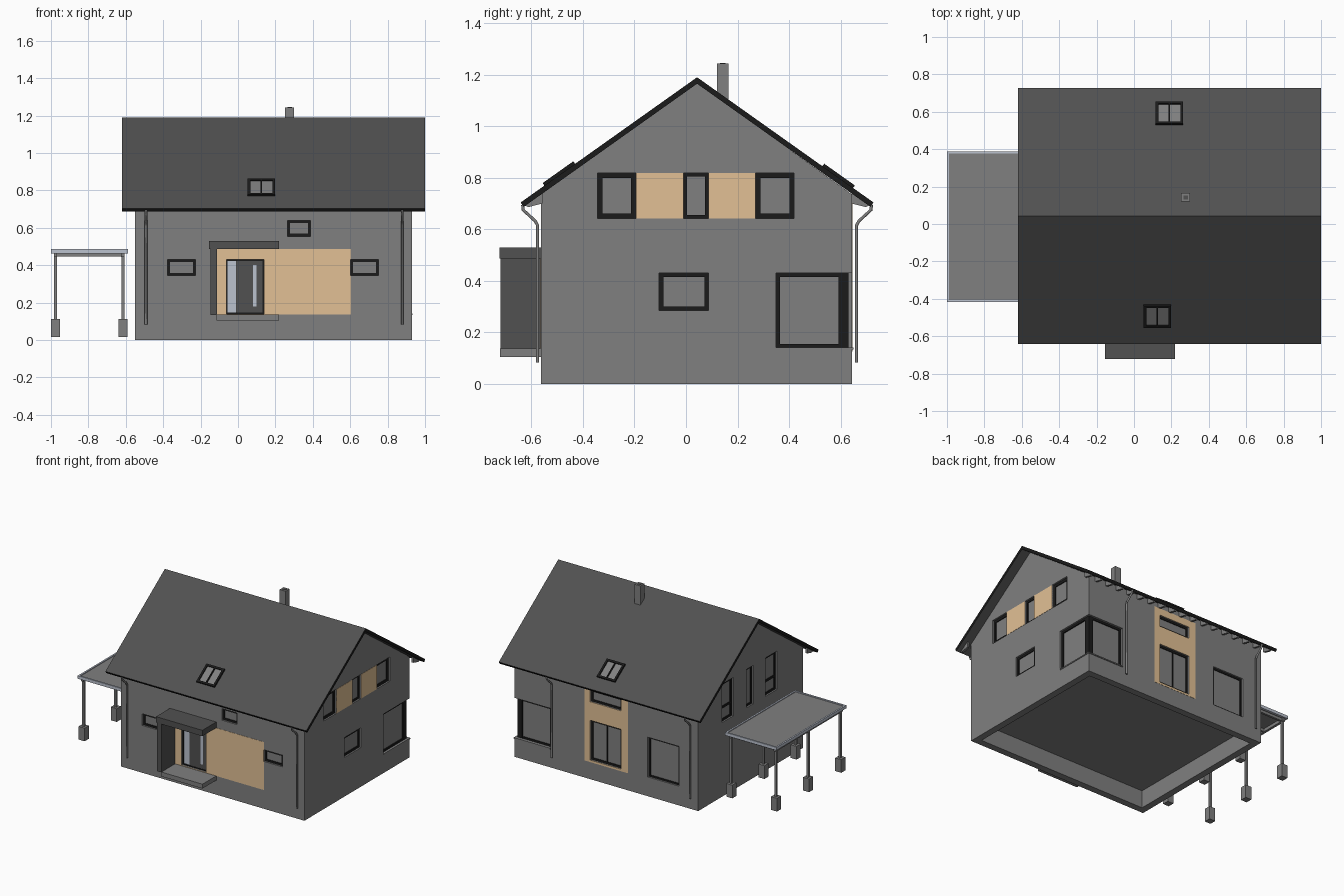
import bpy, bmesh, math
from mathutils import Matrix, Vector

if "Cube" in bpy.data.objects:
    bpy.data.objects.remove(bpy.data.objects["Cube"])


def mat(name, r, g, b):
    m = bpy.data.materials.new(name)
    m.diffuse_color = (r, g, b, 1)
    m.use_nodes = True
    m.node_tree.nodes["Principled BSDF"].inputs["Base Color"].default_value = m.diffuse_color
    return m


GRAY = mat("wall gray", .215, .215, .215)
ROOF = mat("roof charcoal", .082, .082, .082)
DARK = mat("frame black", .011, .011, .011)
WOOD = mat("timber", .76, .53, .30)
PALE = mat("pale metal", .50, .54, .62)

YC = 0.043                                  # ridge line in y
X0, X1, Y0, Y1 = -.55, .93, -.563, .645     # outer wall planes


def make(name, bm, mats):
    bmesh.ops.recalc_face_normals(bm, faces=bm.faces)
    me = bpy.data.meshes.new(name)
    bm.to_mesh(me)
    bm.free()
    for m in mats:
        me.materials.append(m)
    ob = bpy.data.objects.new(name, me)
    bpy.context.collection.objects.link(ob)
    return ob


def add_box(bm, lo, hi, mi=0):
    lo, hi = Vector(lo), Vector(hi)
    mtx = Matrix.Translation((lo + hi) / 2) @ Matrix.Diagonal((*(hi - lo), 1))
    vs = bmesh.ops.create_cube(bm, size=1, matrix=mtx)["verts"]
    for f in {f for v in vs for f in v.link_faces}:
        f.material_index = mi


def box(name, lo, hi, m):
    bm = bmesh.new()
    add_box(bm, lo, hi)
    return make(name, bm, [m])


def add_prism(bm, pts, x0, x1):
    """Extrude a (y, z) profile along x."""
    f = bm.faces.new([bm.verts.new((x0, y, z)) for y, z in pts])
    g = bmesh.ops.extrude_face_region(bm, geom=[f])["geom"]
    bmesh.ops.translate(bm, vec=(x1 - x0, 0, 0),
                        verts=[v for v in g if isinstance(v, bmesh.types.BMVert)])


def wall_span(side, a0, a1, z0, z1, d0, d1):
    """Box corners on a wall; d is the distance outward from its plane."""
    plane, s = {"front": (Y0, -1), "back": (Y1, 1), "left": (X0, -1), "right": (X1, 1)}[side]
    p, q = sorted((plane + s * d0, plane + s * d1))
    if side in ("front", "back"):
        return (a0, p, z0), (a1, q, z1)
    return (p, a0, z0), (q, a1, z1)


cut = bmesh.new()


def add_frame(bm, place, a0, a1, b0, b1, w, mull=0, rail=None):
    """Four frame bars, optional mullions and cross rail."""
    bars = [(a0, a0 + w, b0, b1), (a1 - w, a1, b0, b1),
            (a0 + w, a1 - w, b0, b0 + w), (a0 + w, a1 - w, b1 - w, b1)]
    for i in range(mull):
        c = a0 + (a1 - a0) * (i + 1) / (mull + 1)
        bars.append((c - .004, c + .004, b0 + w, b1 - w))
    if rail:
        bars.append((a0 + w, a1 - w, rail - .008, rail + .008))
    for b in bars:
        add_box(bm, *place(*b))


def window(name, side, a0, a1, z0, z1, w=.016, mull=0, rail=None):
    add_box(cut, *wall_span(side, a0, a1, z0, z1, -.03, .03))
    bm = bmesh.new()
    add_frame(bm, lambda *b: wall_span(side, *b, -.031, -.012), a0, a1, z0, z1, w, mull, rail)
    add_box(bm, *wall_span(side, a0 + .005, a1 - .005, z0 + .005, z1 - .005, -.031, -.018), 1)
    make(name, bm, [DARK, GRAY])


# windows and back door
window("front_window_left", "front", -.378, -.226, .345, .43, .014)
window("front_window_right", "front", .602, .752, .345, .43, .014)
window("front_window_upper", "front", .264, .388, .555, .64, .014)
window("gable_window_front", "right", -.343, -.195, .642, .818, .019)
window("gable_window_middle", "right", -.01, .087, .642, .818, .014)
window("gable_window_back", "right", .27, .42, .642, .818, .019)
window("side_window", "right", -.104, .087, .285, .43, .016)
window("left_window_front", "left", -.265, -.13, .54, .82, .016, 0, .64)
window("left_window_middle", "left", .01, .09, .54, .82, .014)
window("left_window_back", "left", .24, .37, .54, .82, .016, 0, .64)
window("back_window", "back", -.395, -.143, .14, .43, .012)
window("back_door", "back", .07, .32, .14, .43, .014, 1)
window("back_window_upper", "back", .07, .32, .565, .65, .014)

# corner window: glass block in a corner cut, framed on both walls
add_box(cut, (.64, .35, .14), (X1 + .03, Y1 + .03, .43))
bm = bmesh.new()
add_box(bm, (.635, .345, .135), (.908, .622, .435), 1)
add_frame(bm, lambda *b: wall_span("right", *b, -.035, -.013), .35, .63, .14, .43, .015)
add_frame(bm, lambda *b: wall_span("back", *b, -.035, -.016), .64, .914, .14, .43, .015)
add_box(bm, (.88, .592, .14), (.917, .63, .43))
make("corner_window", bm, [DARK, GRAY])
bm = bmesh.new()
add_box(bm, (.9, .35, .134), (X1 + .004, Y1 + .006, .142))
add_box(bm, (.64, .61, .134), (.9, Y1 + .006, .142))
make("corner_sill", bm, [GRAY])

# front door with side light
add_box(cut, *wall_span("front", -.062, .138, .14, .43, -.03, .03))
bm = bmesh.new()
add_frame(bm, lambda *b: wall_span("front", *b, -.031, -.014), -.062, .138, .14, .43, .006)
add_box(bm, *wall_span("front", -.055, -.012, .146, .424, -.031, -.022), 1)
add_box(bm, *wall_span("front", -.009, .132, .146, .424, -.031, -.018), 2)
add_box(bm, *wall_span("front", .079, .099, .18, .40, -.02, -.016), 1)
make("front_door", bm, [DARK, PALE, ROOF])

# hollow plinth under the house
add_box(cut, (X0 + .05, Y0 + .05, -.1), (X1 - .05, Y1 - .05, .128))

cutter = make("opening_cutter", cut, [GRAY])
cutter.hide_render = True
cutter.display_type = 'WIRE'


def carve(ob):
    m = ob.modifiers.new("openings", 'BOOLEAN')
    m.operation, m.solver, m.object = 'DIFFERENCE', 'EXACT', cutter


# house walls with gables
bm = bmesh.new()
add_prism(bm, [(Y0, 0), (Y1, 0), (Y1, .735), (YC, 1.168), (Y0, .735)], X0, X1)
carve(make("house_walls", bm, [GRAY]))

# timber cladding plates
for name, side, a0, a1, z0, z1 in [("front_cladding", "front", -.115, .603, .137, .487),
                                   ("gable_cladding_front", "right", -.195, -.01, .642, .818),
                                   ("gable_cladding_back", "right", .087, .27, .642, .818),
                                   ("back_cladding", "back", .015, .365, .125, .70)]:
    carve(box(name, *wall_span(side, a0, a1, z0, z1, -.004, .0015), WOOD))

# roof, dark on its edges
bm = bmesh.new()
(a, b), (c, d) = (.685, .704), (.673, .687)
add_prism(bm, [(YC - a, b), (YC, 1.19), (YC + a, b), (YC + c, d), (YC, 1.165), (YC - c, d)], -.62, 1.0)
bm.normal_update()
roof = make("roof", bm, [ROOF, DARK])
for p in roof.data.polygons:
    p.material_index = 0 if abs(p.normal.z) > .7 else 1

# rafter tails along both eaves
bm = bmesh.new()
for s in (-1, 1):
    for i in range(18):
        x = -.58 + i * .0905
        add_prism(bm, [(YC + s * u, z) for u, z in
                       [(.60, .739), (.667, .692), (.655, .686), (.60, .70)]], x - .008, x + .008)
make("rafter_tails", bm, [GRAY])

# roof windows
pitch = math.atan2(1.19 - .704, .685)
for name, s, x, u in [("skylight_front", -1, .125, .533), ("skylight_back", 1, .189, .546)]:
    bm = bmesh.new()
    add_frame(bm, lambda a0, a1, b0, b1: ((a0, b0, -.01), (a1, b1, .012)),
              -.073, .073, -.073, .073, .014, 1)
    add_box(bm, (-.06, -.06, -.01), (.06, .06, .004), 1)
    ob = make(name, bm, [DARK, GRAY])
    ob.location = (x, YC + s * u, 1.19 - u * math.tan(pitch))
    ob.rotation_euler.x = -s * pitch

# chimney
box("chimney", (.252, .12, 1.0), (.30, .165, 1.243), GRAY)
box("chimney_flue", (.264, .132, 1.2), (.288, .153, 1.245), ROOF)

# entrance porch
box("porch_roof", (-.155, -.723, .487), (.219, -.56, .53), ROOF)
box("porch_wall", (-.147, -.721, .134), (-.112, -.56, .487), ROOF)
box("porch_step", (-.115, -.722, .105), (.219, -.56, .137), GRAY)

# downspouts
for name, x, s in [("downspout_front_left", -.492, -1), ("downspout_front_right", .878, -1),
                   ("downspout_back_left", -.495, 1), ("downspout_back_right", .62, 1)]:
    cu = bpy.data.curves.new(name, 'CURVE')
    cu.dimensions = '3D'
    cu.bevel_depth, cu.bevel_resolution, cu.use_fill_caps = .007, 1, True
    sp = cu.splines.new('POLY')
    pts = [(.677, .695), (.675, .675), (.628, .632), (.619, .615), (.619, .083)]
    sp.points.add(len(pts) - 1)
    for q, (u, z) in zip(sp.points, pts):
        q.co = (x, YC + s * u, z, 1)
    cu.materials.append(GRAY)
    bpy.context.collection.objects.link(bpy.data.objects.new(name, cu))

# carport: rimmed roof, beams, posts and footings
CX0, CX1, CY0, CY1 = -1.0, -.587, -.418, .388
bm = bmesh.new()
add_frame(bm, lambda a0, a1, b0, b1: ((a0, b0, .464), (a1, b1, .486)), CX0, CX1, CY0, CY1, .012)
add_box(bm, (CX0 + .01, CY0 + .01, .468), (CX1 - .01, CY1 - .01, .480), 1)
make("carport_roof", bm, [PALE, GRAY])
bm = bmesh.new()
for x in (-.976, -.616):
    add_box(bm, (x - .009, CY0 + .015, .445), (x + .009, CY1 - .015, .468))
for y in (-.375, -.19, -.01, .17, .355):
    add_box(bm, (-.968, y - .008, .448), (-.62, y + .008, .468))
make("carport_beams", bm, [GRAY])
posts, feet = bmesh.new(), bmesh.new()
for x in (-.976, -.616):
    for y in (-.383, -.013, .357):
        add_box(posts, (x - .008, y - .008, .10), (x + .008, y + .008, .446))
        add_box(feet, (x - .024, y - .024, .016), (x + .024, y + .024, .112))
make("carport_posts", posts, [GRAY])
make("carport_footings", feet, [GRAY])
